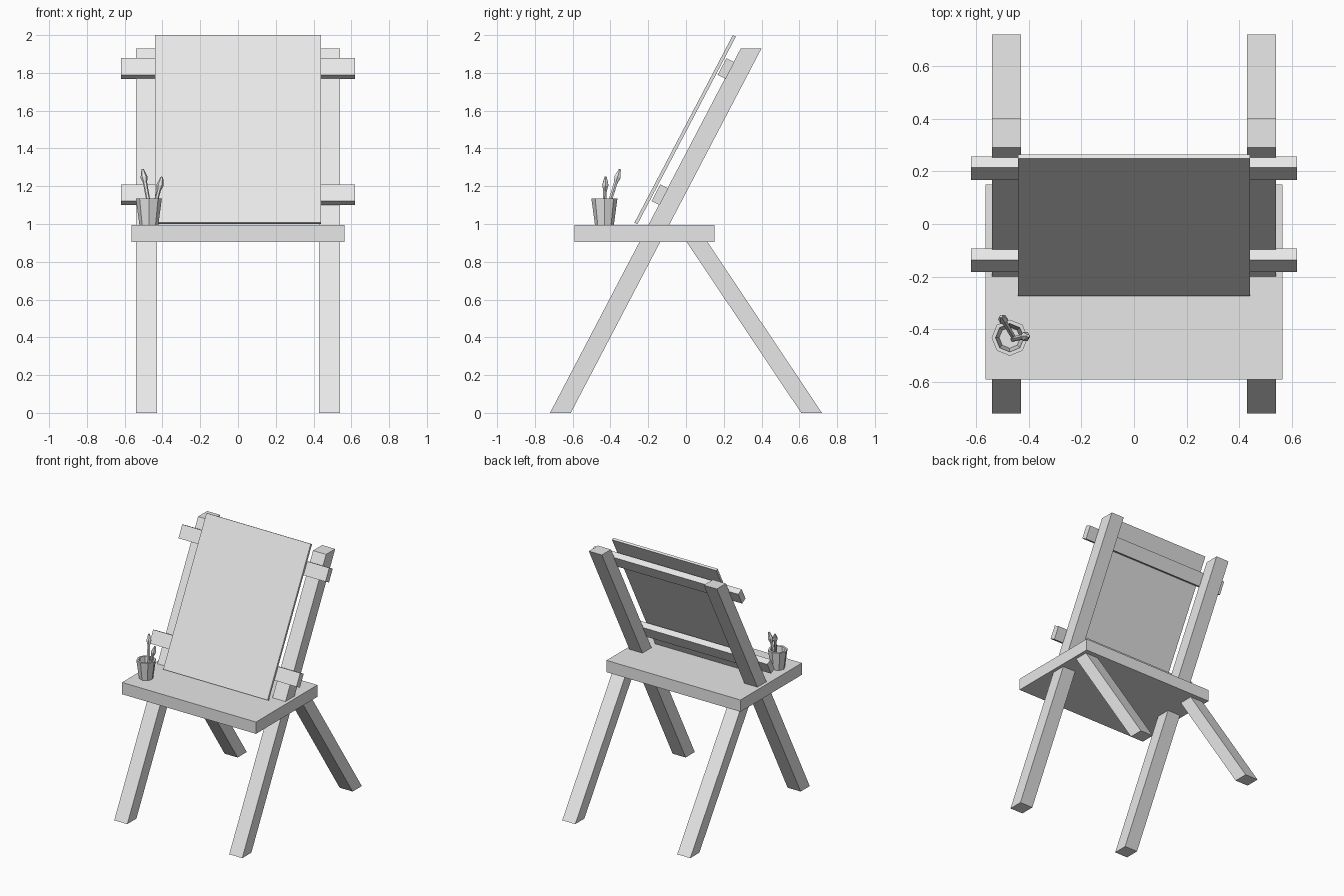
import bpy, bmesh
from math import cos, sin, pi
from mathutils import Vector

cube = bpy.data.objects.get("Cube")
if cube:
    bpy.data.objects.remove(cube, do_unlink=True)

grey = bpy.data.materials.new("plain grey")
grey.use_nodes = True
grey.diffuse_color = (0.8, 0.8, 0.8, 1)
grey.node_tree.nodes["Principled BSDF"].inputs["Base Color"].default_value = (0.8, 0.8, 0.8, 1)


def finish(name, bm):
    bmesh.ops.recalc_face_normals(bm, faces=bm.faces)
    mesh = bpy.data.meshes.new(name)
    bm.to_mesh(mesh)
    bm.free()
    mesh.materials.append(grey)
    obj = bpy.data.objects.new(name, mesh)
    bpy.context.collection.objects.link(obj)
    return obj


def prism(name, profile, x0, x1):
    """Extrude a (y, z) outline from x0 to x1."""
    bm = bmesh.new()
    face = bm.faces.new([bm.verts.new((x0, y, z)) for y, z in profile])
    new = bmesh.ops.extrude_face_region(bm, geom=[face])["geom"]
    moved = [v for v in new if isinstance(v, bmesh.types.BMVert)]
    bmesh.ops.translate(bm, verts=moved, vec=(x1 - x0, 0, 0))
    return finish(name, bm)


def lathe(name, rings, sides, start, end=None):
    """Capped solid of (radius, height) rings, its axis running from start to end."""
    start = Vector(start)
    axis = (Vector(end) - start).normalized() if end else Vector((0, 0, 1))
    turn = Vector((0, 0, 1)).rotation_difference(axis)
    bm = bmesh.new()
    loops = [[bm.verts.new(start + turn @ Vector((r * cos(2 * pi * i / sides),
                                                  r * sin(2 * pi * i / sides), h)))
              for i in range(sides)] for r, h in rings]
    for a, b in zip(loops, loops[1:]):
        for i in range(sides):
            j = (i + 1) % sides
            bm.faces.new((a[i], a[j], b[j], b[i]))
    bm.faces.new(loops[0])
    bm.faces.new(loops[-1])
    return finish(name, bm)


# Legs: the front pair runs through the table to carry the rails
for side, s in (("left", 1), ("right", -1)):
    prism(f"{side}_front_post", [(-0.72, 0), (-0.61, 0), (0.40, 1.93), (0.29, 1.93)],
          s * 0.43, s * 0.54)
    prism(f"{side}_back_leg", [(0.61, 0), (0.72, 0), (0.09, 0.94), (-0.02, 0.94)],
          s * 0.43, s * 0.54)

# Table top
prism("table_top", [(-0.59, 0.905), (0.15, 0.905), (0.15, 0.995), (-0.59, 0.995)], -0.565, 0.565)

# Cross rails resting on the sloping posts
for name, y, z in (("lower_rail", -0.182, 1.122), ("upper_rail", 0.168, 1.79)):
    prism(name, [(y, z), (y + 0.046, z + 0.088), (y + 0.088, z + 0.066), (y + 0.042, z - 0.022)],
          -0.62, 0.62)

# Leaning board
prism("drawing_board", [(-0.273, 1.007), (0.248, 2.0), (0.264, 1.992), (-0.257, 0.999)], -0.44, 0.44)

# Hollow pot with two brushes
lathe("brush_pot", [(0.05, 0), (0.069, 0.14), (0.054, 0.14), (0.04, 0.02)], 8, (-0.472, -0.432, 0.995))
for name, foot, tip in (("tall_brush", (-0.455, -0.435, 1.015), (-0.505, -0.35, 1.29)),
                        ("short_brush", (-0.46, -0.437, 1.015), (-0.402, -0.425, 1.25))):
    n = (Vector(tip) - Vector(foot)).length
    lathe(name, [(0.01, 0), (0.011, n - 0.075), (0.019, n - 0.045), (0.006, n)], 6, foot, tip)
